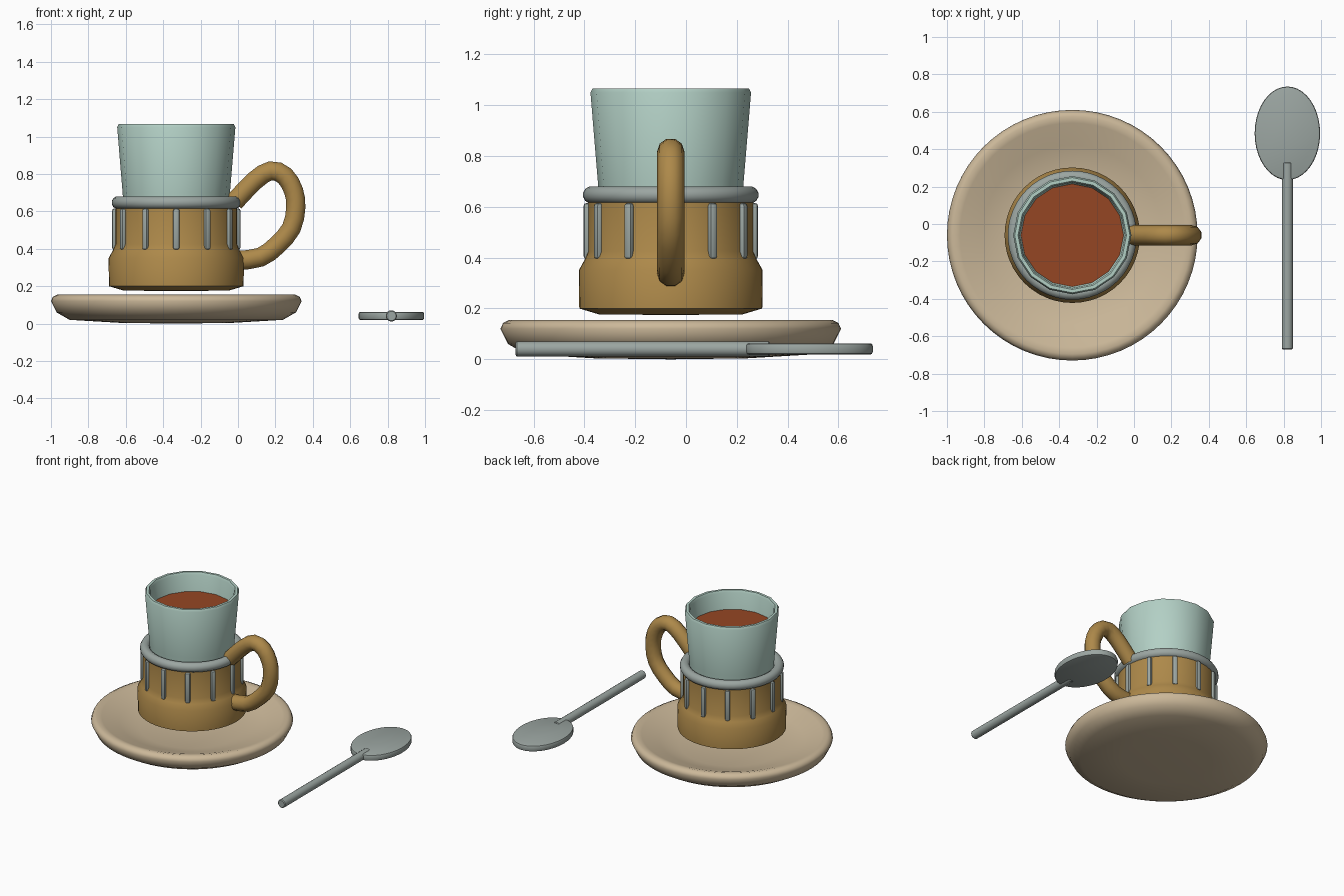
import bpy, bmesh, math
from mathutils import Vector, Matrix

if "Cube" in bpy.data.objects:
    bpy.data.objects.remove(bpy.data.objects["Cube"], do_unlink=True)

CX, CY = -0.33, -0.06   # axis of cup and saucer


def material(name, rgb):
    m = bpy.data.materials.new(name)
    m.use_nodes = True
    m.diffuse_color = (*rgb, 1)
    m.node_tree.nodes["Principled BSDF"].inputs["Base Color"].default_value = (*rgb, 1)
    return m


CREAM = material("cream ceramic", (0.60, 0.48, 0.32))
GOLD = material("golden brown", (0.42, 0.25, 0.068))
GLASS = material("pale green glass", (0.45, 0.63, 0.56))
STEEL = material("grey steel", (0.33, 0.38, 0.36))
TEA = material("red brown tea", (0.30, 0.061, 0.017))


def finish(name, bm, mat, loc=(CX, CY, 0), angle=40):
    bmesh.ops.remove_doubles(bm, verts=bm.verts, dist=1e-5)
    bmesh.ops.recalc_face_normals(bm, faces=bm.faces)
    mesh = bpy.data.meshes.new(name)
    bm.to_mesh(mesh)
    bm.free()
    mesh.materials.append(mat)
    ob = bpy.data.objects.new(name, mesh)
    ob.location = loc
    bpy.context.collection.objects.link(ob)
    bpy.ops.object.select_all(action='DESELECT')
    ob.select_set(True)
    bpy.context.view_layer.objects.active = ob
    bpy.ops.object.shade_smooth_by_angle(angle=math.radians(angle))
    return ob


def lathe(name, profile, mat, steps=48, closed=False, angle=40):
    """Spin a list of (radius, height) points round the vertical axis."""
    bm = bmesh.new()
    verts = [bm.verts.new((r, 0, z)) for r, z in profile]
    pairs = list(zip(verts, verts[1:]))
    if closed:
        pairs.append((verts[-1], verts[0]))
    edges = [bm.edges.new(p) for p in pairs]
    bmesh.ops.spin(bm, geom=verts + edges, cent=(0, 0, 0), axis=(0, 0, 1),
                   angle=math.tau, steps=steps)
    return finish(name, bm, mat, angle=angle)


# Saucer: shallow dish with a rounded rim
lathe("saucer", [(0, 0), (0.3, 0.004), (0.57, 0.02), (0.64, 0.06), (0.67, 0.12),
                 (0.66, 0.143), (0.635, 0.155), (0.6, 0.147), (0.48, 0.105),
                 (0.35, 0.07), (0, 0.06)], CREAM, 64, angle=60)

# Cup holder body with a wide foot
lathe("cup_holder", [(0, 0.175), (0.28, 0.176), (0.36, 0.2), (0.362, 0.35),
                     (0.34, 0.39), (0.325, 0.425), (0.325, 0.64), (0, 0.64)], GOLD)

# Steel collar round the top of the holder
collar = [(0.312 + 0.034 * math.cos(math.tau * (i + 0.5) / 12),
           0.647 + 0.034 * math.sin(math.tau * (i + 0.5) / 12)) for i in range(12)]
lathe("collar_ring", collar, STEEL, closed=True)

# Glass liner, open at the top, and the tea inside it
lathe("glass_liner", [(0, 0.6), (0.28, 0.6), (0.287, 0.7), (0.316, 1.05),
                      (0.308, 1.066), (0.29, 1.066), (0.282, 1.05),
                      (0.26, 0.7), (0, 0.68)], GLASS, 16)
lathe("tea", [(0, 0.93), (0.276, 0.93)], TEA, 16)

# Twelve upright bars on the holder wall
bm = bmesh.new()
for i in range(12):
    turn = Matrix.Rotation(math.tau * i / 12, 4, 'Z')
    shape = turn @ Matrix.Translation((0.326, 0, 0.505)) @ Matrix.Diagonal((0.034, 0.034, 0.22, 1))
    bmesh.ops.create_cube(bm, size=1, matrix=shape)
bmesh.ops.bevel(bm, geom=bm.edges[:], offset=0.011, segments=2, affect='EDGES', profile=0.5)
finish("holder_bars", bm, STEEL)

# Looped handle: a round tube swept along a smooth path
path = [(-0.02, 0.65), (0.09, 0.765), (0.175, 0.817), (0.25, 0.79), (0.297, 0.71),
        (0.309, 0.62), (0.285, 0.51), (0.21, 0.42), (0.12, 0.355), (0.0, 0.337)]
bm = bmesh.new()
SIDES = 10
rings = []
points = [Vector((x - CX, 0, z)) for x, z in path]
smooth = []
for i in range(len(points) - 1):
    a, b = points[max(i - 1, 0)], points[i]
    c, d = points[i + 1], points[min(i + 2, len(points) - 1)]
    for t in (0, 0.5):
        smooth.append(0.5 * (2 * b + (c - a) * t + (2 * a - 5 * b + 4 * c - d) * t ** 2
                             + (3 * b - a - 3 * c + d) * t ** 3))
smooth.append(points[-1])
for i, p in enumerate(smooth):
    tangent = smooth[min(i + 1, len(smooth) - 1)] - smooth[max(i - 1, 0)]
    side = Vector((0, 1, 0))
    out = tangent.normalized().cross(side)
    rings.append([bm.verts.new(p + 0.054 * (math.cos(a) * side + math.sin(a) * out))
                  for a in (math.tau * k / SIDES for k in range(SIDES))])
for r, s in zip(rings, rings[1:]):
    for k in range(SIDES):
        n = (k + 1) % SIDES
        bm.faces.new((r[k], r[n], s[n], s[k]))
bm.faces.new(rings[0])
bm.faces.new(rings[-1])
finish("cup_handle", bm, GOLD, angle=50)

# Spoon: flat oval bowl and a round stem
bm = bmesh.new()
bmesh.ops.create_cone(bm, cap_ends=True, segments=40, radius1=1, radius2=1, depth=0.044,
                      matrix=Matrix.Diagonal((0.175, 0.25, 1, 1)))
rims = [e for e in bm.edges if abs(e.verts[0].co.z - e.verts[1].co.z) < 0.001]
bmesh.ops.bevel(bm, geom=rims, offset=0.01, segments=2, affect='EDGES', profile=0.5)
finish("spoon_bowl", bm, STEEL, (0.82, 0.485, 0.041))

bm = bmesh.new()
bmesh.ops.create_cone(bm, cap_ends=True, segments=16, radius1=0.03, radius2=0.03, depth=1.0,
                      matrix=Matrix.Rotation(math.pi / 2, 4, 'X'))
rims = [e for e in bm.edges if abs(e.verts[0].co.y - e.verts[1].co.y) < 0.001]
bmesh.ops.bevel(bm, geom=rims, offset=0.005, segments=1, affect='EDGES')
finish("spoon_stem", bm, STEEL, (0.82, -0.17, 0.041))
